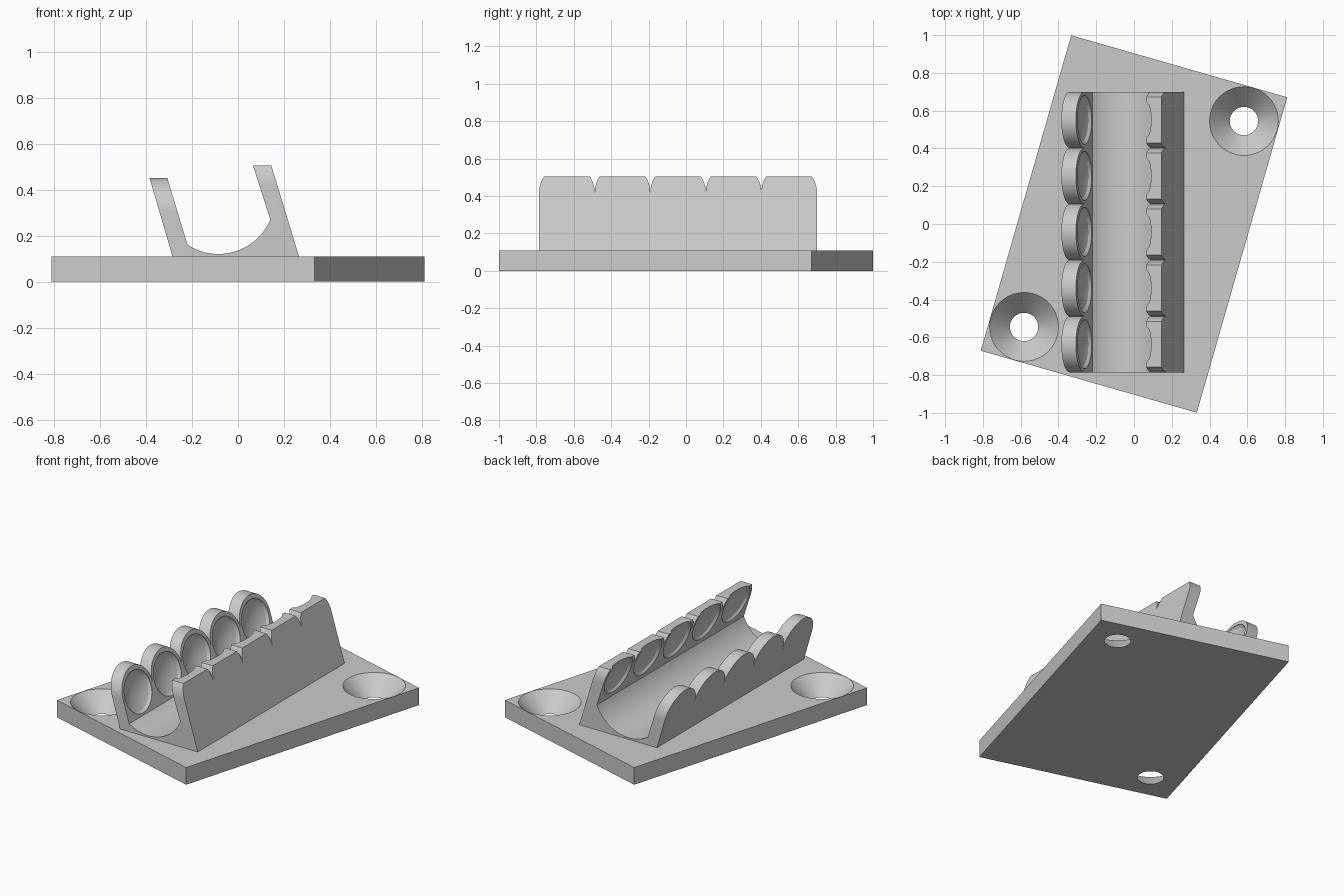
import bpy
import bmesh
import math
from mathutils import Matrix, Vector

cube = bpy.data.objects.get("Cube")
if cube:
    bpy.data.objects.remove(cube, do_unlink=True)

GREY = (0.6, 0.6, 0.6, 1.0)
mat = bpy.data.materials.new("plain grey")
mat.use_nodes = True
mat.diffuse_color = GREY
mat.node_tree.nodes["Principled BSDF"].inputs["Base Color"].default_value = GREY

PLATE_TOP = 0.11
Y_FRONT, Y_BACK, TEETH = -0.785, 0.70, 5
PITCH = (Y_BACK - Y_FRONT) / TEETH
CENTRES = [Y_FRONT + PITCH * (i + 0.5) for i in range(TEETH)]
LEFT_Z, RIGHT_Z = 0.302, 0.42    # heights of the tooth centres on each arm


def finish(bm, name):
    bmesh.ops.recalc_face_normals(bm, faces=bm.faces)
    mesh = bpy.data.meshes.new(name)
    bm.to_mesh(mesh)
    bm.free()
    obj = bpy.data.objects.new(name, mesh)
    bpy.context.collection.objects.link(obj)
    mesh.materials.append(mat)
    return obj


def prism(name, points, offset):
    """Extrude a closed outline of 3D points along an offset."""
    bm = bmesh.new()
    face = bm.faces.new([bm.verts.new(p) for p in points])
    side = bmesh.ops.extrude_face_region(bm, geom=[face], use_keep_orig=True)
    verts = [g for g in side["geom"] if isinstance(g, bmesh.types.BMVert)]
    bmesh.ops.translate(bm, verts=verts, vec=offset)
    return finish(bm, name)


def lathe(bm, profile, matrix, steps=48):
    """Closed solid of revolution about local z, from (radius, z) pairs."""
    rings = []
    for r, z in profile:
        rings.append([bm.verts.new(matrix @ Vector((r * math.cos(a), r * math.sin(a), z)))
                      for a in (math.tau * k / steps for k in range(steps))])
    for low, high in zip(rings, rings[1:]):
        for k in range(steps):
            n = (k + 1) % steps
            bm.faces.new((low[k], low[n], high[n], high[k]))
    bm.faces.new(rings[0])
    bm.faces.new(rings[-1])


def cut(target, cutter):
    mod = target.modifiers.new("cut", "BOOLEAN")
    mod.operation = "DIFFERENCE"
    mod.solver = "EXACT"
    mod.object = cutter
    bpy.context.view_layer.objects.active = target
    bpy.ops.object.modifier_apply(modifier=mod.name)
    bpy.data.objects.remove(cutter, do_unlink=True)


def smooth(obj):
    bpy.ops.object.select_all(action="DESELECT")
    obj.select_set(True)
    bpy.context.view_layer.objects.active = obj
    bpy.ops.object.shade_smooth_by_angle(angle=math.radians(25))


# Base plate, turned relative to the rack
bm = bmesh.new()
bmesh.ops.create_cube(bm, size=1)
bmesh.ops.scale(bm, vec=(1.19, 1.737, PLATE_TOP), verts=bm.verts)
bmesh.ops.translate(bm, vec=(0, 0, PLATE_TOP / 2), verts=bm.verts)
bmesh.ops.rotate(bm, matrix=Matrix.Rotation(math.radians(-16), 3, "Z"), verts=bm.verts)
base_plate = finish(bm, "base_plate")

# Countersunk screw holes in two opposite corners
bm = bmesh.new()
for s in (1, -1):
    lathe(bm, [(0.074, -0.01), (0.075, 0), (0.182, PLATE_TOP), (0.183, PLATE_TOP + 0.001)],
          Matrix.Translation((0.582 * s, 0.545 * s, 0)), 64)
cut(base_plate, finish(bm, "hole_cutter"))
smooth(base_plate)

# Rack: two leaning arms joined by a round trough
cx, cz, radius = -0.085, 0.365, 0.245
start = math.atan2(0.16 - cz, -0.22 - cx)
end = math.atan2(0.27 - cz, 0.14 - cx)
outline = [(-0.282, 0.10), (-0.285, PLATE_TOP), (-0.385, 0.452), (-0.308, 0.452)]
for i in range(29):
    a = start + (end - start) * i / 28
    outline.append((cx + radius * math.cos(a), cz + radius * math.sin(a)))
outline += [(0.065, 0.505), (0.145, 0.505), (0.265, PLATE_TOP), (0.268, 0.10)]
rack = prism("rack", [(x, Y_FRONT, z) for x, z in outline], (0, Y_BACK - Y_FRONT, 0))

# Round the arm tops into a row of teeth
for x, width, zc in ((-0.6, 0.5, LEFT_Z), (-0.1, 0.6, RIGHT_Z)):
    edge = [(-1, zc), (Y_FRONT, zc)]
    for yc in CENTRES:
        for k in range(1, 33):
            a = math.pi * (1 - k / 32)
            edge.append((yc + PITCH / 2 * math.cos(a), zc + PITCH / 2 * math.sin(a)))
    edge += [(1, zc), (1, 0.8), (-1, 0.8)]
    cut(rack, prism("tooth_cutter", [(x, y, z) for y, z in edge], (width, 0, 0)))

# Shallow dishes on the inner face of every tooth
rim, bowl = 0.116, 0.014
dish = [(0.13, -0.02), (0.13, 0), (rim, bowl)]
dish += [(rim * t, bowl + 0.021 * (1 - t * t)) for t in (0.85, 0.7, 0.55, 0.4, 0.25, 0.1)]
bm = bmesh.new()
tilt = math.radians(17.3)
for side, x, z in ((-1, -0.263, LEFT_Z - 0.004), (1, 0.092, RIGHT_Z)):
    axis = Vector((math.cos(tilt), 0, math.sin(tilt))) * side
    turn = axis.to_track_quat("Z", "Y").to_matrix().to_4x4()
    for yc in CENTRES:
        lathe(bm, dish, Matrix.Translation((x, yc, z)) @ turn)
cut(rack, finish(bm, "dish_cutter"))
smooth(rack)
